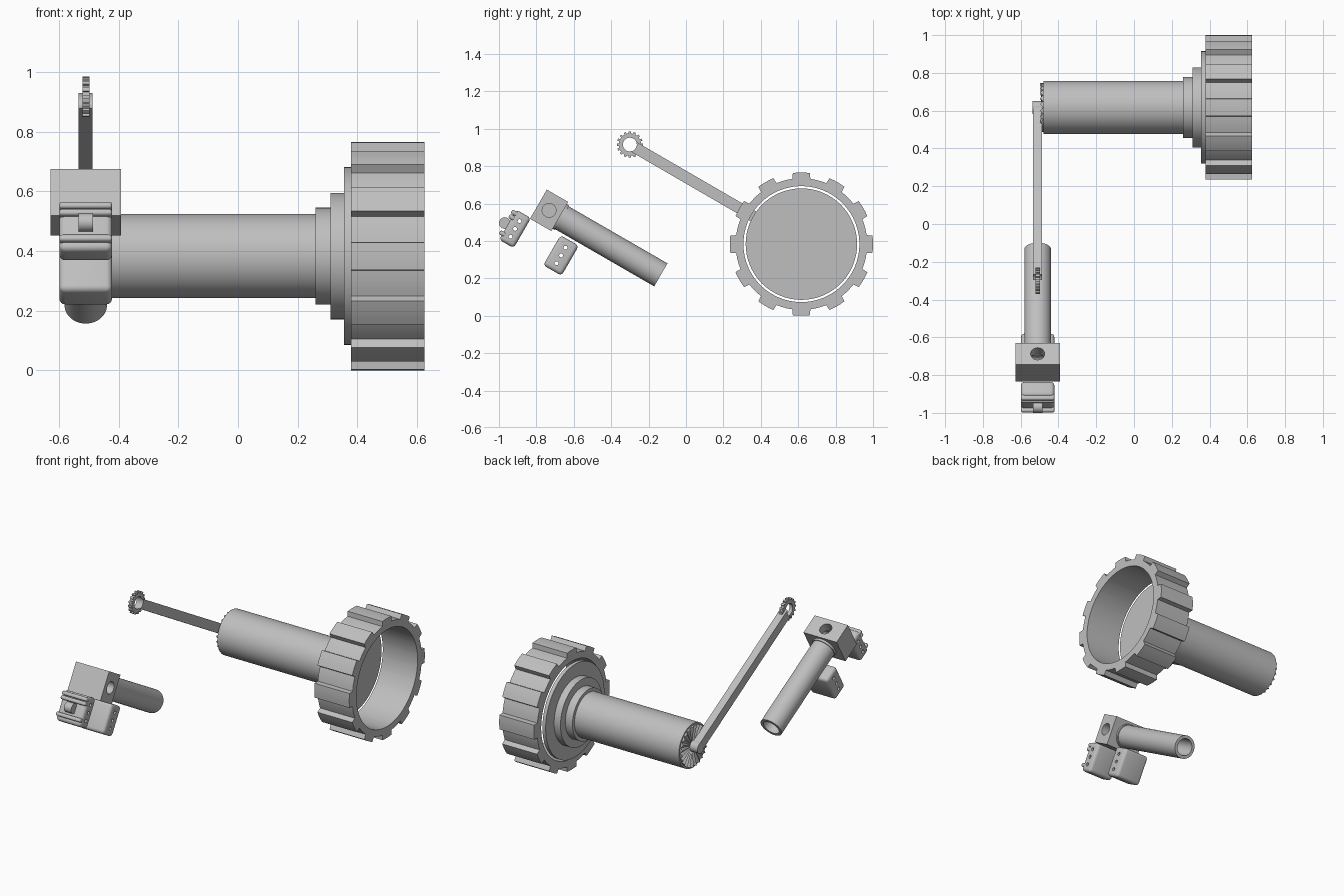
import bpy, bmesh, math
from mathutils import Matrix, Vector

cube = bpy.data.objects.get("Cube")
if cube:
    bpy.data.objects.remove(cube, do_unlink=True)

grey = bpy.data.materials.new("plain_grey")
grey.use_nodes = True
grey.diffuse_color = (0.52, 0.52, 0.52, 1)
grey.node_tree.nodes["Principled BSDF"].inputs["Base Color"].default_value = grey.diffuse_color

HUB = Vector((0, 0.617, 0.383))
GEAR = Vector((0, -0.30, 0.915))
WORLD = Matrix.Identity(4)
# Tilted frame of the grip: local y runs down the tube, local z is its upper side
GRIP = Matrix.Translation((-0.51, -0.732, 0.5635)) @ Matrix.Rotation(math.radians(-30), 4, "X")


def finish(name, bm, frame=WORLD, smooth=True):
    bmesh.ops.recalc_face_normals(bm, faces=bm.faces)
    mesh = bpy.data.meshes.new(name)
    bm.to_mesh(mesh)
    bm.free()
    mesh.materials.append(grey)
    ob = bpy.data.objects.new(name, mesh)
    ob.matrix_world = frame
    bpy.context.collection.objects.link(ob)
    if smooth:
        bpy.ops.object.select_all(action="DESELECT")
        bpy.context.view_layer.objects.active = ob
        ob.select_set(True)
        bpy.ops.object.shade_smooth_by_angle(angle=math.radians(30))
    return ob


def lathe(name, profile, axis, frame=WORLD, closed=False, sides=64):
    """Spin (position, radius) points round the given axis."""
    bm = bmesh.new()
    turn = Vector((1, 0, 0)).rotation_difference(Vector(axis)).to_matrix()
    rings = []
    for t, r in profile:
        angles = [2 * math.pi * i / sides for i in range(sides)]
        rings.append([bm.verts.new(turn @ Vector((t, r * math.cos(a), r * math.sin(a)))) for a in angles])
    pairs = list(zip(rings, rings[1:]))
    if closed:
        pairs.append((rings[-1], rings[0]))
    else:
        bm.faces.new(rings[0])
        bm.faces.new(rings[-1])
    for a, b in pairs:
        for i in range(sides):
            j = (i + 1) % sides
            bm.faces.new((a[i], a[j], b[j], b[i]))
    return finish(name, bm, frame)


def toothed_ring(name, centre, x0, x1, inner, root, tip, teeth):
    """Ring along x with raised teeth on its outside."""
    step = 2 * math.pi / teeth
    points = []
    for k in range(teeth):
        for f in (-0.23, -0.08, 0.08, 0.23):
            points.append((step * (k + f), tip))
        for f in (0.26, 0.42, 0.58, 0.74):
            points.append((step * (k + f), root))
    bm = bmesh.new()
    loops = []
    for x, flat in ((x0, True), (x0, False), (x1, False), (x1, True)):
        loops.append([bm.verts.new((x, (inner if flat else r) * math.cos(a), (inner if flat else r) * math.sin(a)))
                      for a, r in points])
    n = len(points)
    for k in range(4):
        a, b = loops[k], loops[(k + 1) % 4]
        for i in range(n):
            j = (i + 1) % n
            bm.faces.new((a[i], a[j], b[j], b[i]))
    return finish(name, bm, Matrix.Translation(centre))


def box(name, centre, size, bevel=0.0):
    bm = bmesh.new()
    bmesh.ops.create_cube(bm, size=1)
    bmesh.ops.scale(bm, vec=size, verts=bm.verts)
    if bevel:
        bmesh.ops.bevel(bm, geom=bm.edges[:], offset=bevel, segments=4, profile=0.5, affect="EDGES")
    return finish(name, bm, GRIP @ Matrix.Translation(centre), bevel > 0)


def drill(ob, cutters):
    for cutter in cutters:
        cutter.hide_render = True
        mod = ob.modifiers.new("hole", "BOOLEAN")
        mod.operation = "DIFFERENCE"
        mod.solver = "EXACT"
        mod.object = cutter
        bpy.context.view_layer.objects.active = ob
        bpy.ops.object.modifier_apply(modifier=mod.name)
        bpy.data.objects.remove(cutter, do_unlink=True)
    bpy.ops.object.select_all(action="DESELECT")
    ob.select_set(True)
    bpy.ops.object.shade_smooth_by_angle(angle=math.radians(30))


# Large wheel rim with twelve teeth, and the stepped shaft behind it
toothed_ring("wheel_rim", HUB, 0.378, 0.625, 0.31, 0.352, 0.383, 12)
lathe("stepped_shaft", [(-0.48, 0.141), (0.26, 0.141), (0.26, 0.162), (0.31, 0.162), (0.31, 0.212),
                        (0.355, 0.212), (0.355, 0.298), (0.378, 0.298)], (1, 0, 0), Matrix.Translation(HUB))

# Radial teeth on the end of the shaft
bm = bmesh.new()
count = 48
middle = bm.verts.new((-0.48, 0, 0))
crown, foot = [], []
for i in range(count):
    a = 2 * math.pi * i / count
    y, z = 0.13 * math.cos(a), 0.13 * math.sin(a)
    crown.append(bm.verts.new((-0.497 if i % 2 else -0.482, y, z)))
    foot.append(bm.verts.new((-0.479, y, z)))
for i in range(count):
    j = (i + 1) % count
    bm.faces.new((middle, crown[i], crown[j]))
    bm.faces.new((crown[i], foot[i], foot[j], crown[j]))
bm.faces.new(foot)
finish("shaft_end_teeth", bm, Matrix.Translation(HUB), smooth=False)

# Lever arm: hollow end against the small gear, round end at the shaft
span = HUB - GEAR
tilt = math.atan2(span.z, span.y)
half = 0.03
outline = []
for i in range(9):
    a = math.radians(54 - 13.5 * i)
    outline.append((0.037 * math.cos(a), 0.037 * math.sin(a)))
for i in range(13):
    a = math.radians(-90 + 15 * i)
    outline.append((span.length + half * math.cos(a), half * math.sin(a)))
bm = bmesh.new()
face = bm.faces.new([bm.verts.new((-0.535, u, v)) for u, v in outline])
extruded = bmesh.ops.extrude_face_region(bm, geom=[face], use_keep_orig=True)
bmesh.ops.translate(bm, vec=(0.048, 0, 0), verts=[g for g in extruded["geom"] if isinstance(g, bmesh.types.BMVert)])
finish("lever_arm", bm, Matrix.Translation(GEAR) @ Matrix.Rotation(tilt, 4, "X"))
lathe("lever_pivot", [(-0.537, 0.035), (-0.48, 0.035)], (1, 0, 0), Matrix.Translation(HUB), sides=32)
toothed_ring("small_gear", GEAR, -0.521, -0.498, 0.037, 0.06, 0.07, 16)

# Grip block with a side bore and a top bore
block = box("grip_block", (0, 0, 0), (0.235, 0.132, 0.18))
drill(block, [
    lathe("side_bore", [(-0.04, 0.037), (0.2, 0.037)], (1, 0, 0), GRIP, sides=40),
    lathe("top_bore", [(-0.01, 0.037), (0.2, 0.037)], (0, 0, 1), GRIP, sides=40),
])

# Hollow grip tube and its collar
lathe("grip_tube", [(0.075, 0.071), (0.69, 0.071), (0.69, 0.052), (0.075, 0.052)], (0, 1, 0), GRIP, closed=True)
lathe("grip_collar", [(0.06, 0.076), (0.08, 0.076)], (0, 1, 0), GRIP)

# Two rounded switch housings, each with three cross holes
housings = (("front_housing", -0.108, 0.09), ("rear_housing", 0.176, 0.113))
for name, y, depth in housings:
    housing = box(name, (0, y, -0.177), (0.177, depth, 0.185), 0.02)
    drill(housing, [
        lathe("cross_hole", [(-0.2, 0.0105), (0.2, 0.0105)], (1, 0, 0),
              GRIP @ Matrix.Translation((0, y, -0.177 + 0.048 * k)), sides=16)
        for k in (-1, 0, 1)])

# Ridges above and below the thumb wheel
for k, offset in enumerate((-0.055, 0.045, 0.072)):
    box("housing_ridge_%d" % (k + 1), (0, -0.15, -0.177 + offset), (0.177, 0.042, 0.024), 0.01)
lathe("thumb_wheel", [(-0.025, 0.031), (0.025, 0.031)], (1, 0, 0),
      GRIP @ Matrix.Translation((0, -0.171, -0.177)), sides=32)
